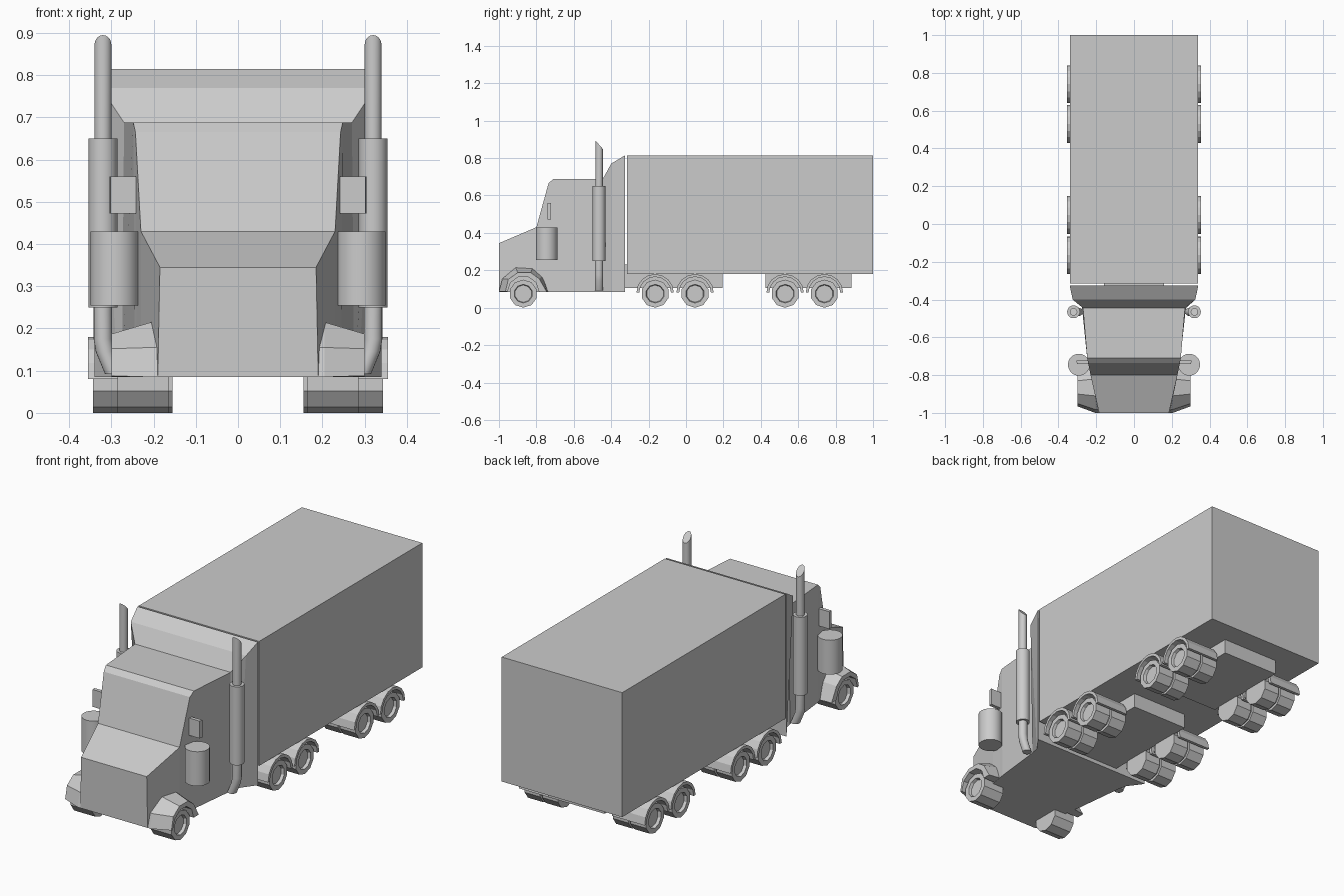
import bpy, bmesh, math
from mathutils import Vector

if "Cube" in bpy.data.objects:
    bpy.data.objects.remove(bpy.data.objects["Cube"])


def make(name, verts, faces, smooth=False):
    me = bpy.data.meshes.new(name)
    me.from_pydata([tuple(v) for v in verts], [], faces)
    bm = bmesh.new()
    bm.from_mesh(me)
    bmesh.ops.remove_doubles(bm, verts=bm.verts, dist=1e-5)
    bmesh.ops.recalc_face_normals(bm, faces=bm.faces)
    bm.to_mesh(me)
    bm.free()
    ob = bpy.data.objects.new(name, me)
    bpy.context.collection.objects.link(ob)
    if smooth:
        bpy.ops.object.select_all(action='DESELECT')
        ob.select_set(True)
        bpy.context.view_layer.objects.active = ob
        bpy.ops.object.shade_smooth_by_angle(angle=math.radians(40))
    return ob


def loft(name, rings, smooth=False, caps=True, closed=False):
    """Skin a list of equal-length closed rings."""
    n, m = len(rings[0]), len(rings)
    verts = [v for r in rings for v in r]
    faces = [(i * n + j, i * n + (j + 1) % n, (i + 1) % m * n + (j + 1) % n, (i + 1) % m * n + j)
             for i in range(m if closed else m - 1) for j in range(n)]
    if caps and not closed:
        faces += [tuple(range(n)), tuple(range((m - 1) * n, m * n))]
    return make(name, verts, faces, smooth)


def box(name, x0, x1, y0, y1, z0, z1):
    return loft(name, [[(x0, y, z0), (x1, y, z0), (x1, y, z1), (x0, y, z1)] for y in (y0, y1)])


def disc(cx, cy, z, r, n=20, slant=0):
    a = [2 * math.pi * i / n for i in range(n)]
    return [(cx + r * math.cos(t), cy + r * math.sin(t), z - slant * math.sin(t)) for t in a]


def wheel(name, s, y, profile, n=10):
    """Lathe an (x, radius) profile around the axle."""
    rings = [[(s * x, y + r * math.sin(2 * math.pi * i / n), 0.075 - r * math.cos(2 * math.pi * i / n))
              for i in range(n)] for x, r in profile]
    return loft(name, rings)


# Trailer body and the bogie frames beneath it
box("trailer_body", -0.34, 0.34, -0.315, 1.0, 0.18, 0.815)
box("front_bogie_frame", -0.16, 0.16, -0.33, 0.195, 0.105, 0.18)
box("coupling_plate", -0.16, 0.16, -0.326, -0.315, 0.18, 0.23)
box("rear_bogie_frame", -0.16, 0.16, 0.425, 0.885, 0.105, 0.18)

# Cab: y, half width at bottom, half width at top, roof height
sections = [(-1.0, 0.19, 0.185, 0.345), (-0.8, 0.23, 0.23, 0.43), (-0.735, 0.24, 0.243, 0.665),
            (-0.71, 0.245, 0.248, 0.688), (-0.445, 0.275, 0.27, 0.688),
            (-0.40, 0.285, 0.325, 0.77), (-0.325, 0.34, 0.34, 0.815)]
loft("cab", [[(-b, y, 0.085), (b, y, 0.085), (t, y, z), (-t, y, z)] for y, b, t, z in sections])

single = [(0.165, 0.075), (0.285, 0.075), (0.285, 0.05), (0.27, 0.046)]
dual = [(0.155, 0.05), (0.155, 0.075), (0.243, 0.075), (0.243, 0.062), (0.255, 0.062),
        (0.255, 0.075), (0.343, 0.075), (0.343, 0.05), (0.328, 0.046)]

# Front fender side profiles (y, z): inboard and outboard edges
inboard = [(-1.0, 0.085), (-0.982, 0.155), (-0.91, 0.215), (-0.82, 0.215), (-0.765, 0.17), (-0.735, 0.088)]
outboard = [(-0.965, 0.088), (-0.95, 0.152), (-0.9, 0.187), (-0.83, 0.187), (-0.785, 0.155), (-0.745, 0.085)]

for s, side in ((1, "right"), (-1, "left")):
    # Steer axle wheel and fender
    wheel("front_wheel_" + side, s, -0.87, single)
    rings = []
    for i, (p, q) in enumerate(zip(inboard, outboard)):
        a = math.pi * (1 - i / 5)
        c = (-0.87 + 0.084 * math.cos(a), 0.085 + 0.084 * math.sin(a))
        rings.append([(s * 0.19, *p), (s * 0.205, *p), (s * 0.3, *q), (s * 0.3, *c), (s * 0.19, *c)])
    loft("front_fender_" + side, rings)

    # Dual wheels with an arched mudguard over each
    for k, y in enumerate((-0.165, 0.048, 0.53, 0.74)):
        wheel(f"dual_wheel_{side}_{k}", s, y, dual)
        rings = []
        for i in range(9):
            a = math.pi * i / 8
            co, si = math.cos(a), math.sin(a)
            rings.append([(s * x, y + r * co, 0.08 + r * si)
                          for x, r in ((0.17, 0.085), (0.355, 0.085), (0.355, 0.1), (0.17, 0.1))])
        loft(f"mudguard_{side}_{k}", rings)

    # Exhaust: slant-cut stack, muffler and bent lower pipe
    cx, cy = s * 0.32, -0.465
    loft("exhaust_stack_" + side, [disc(cx, cy, 0.64, 0.02), disc(cx, cy, 0.872, 0.02, slant=0.023)], True)
    loft("muffler_" + side, [disc(cx, cy, 0.25, 0.034), disc(cx, cy, 0.65, 0.034)], True)
    loft("lower_pipe_" + side, [disc(cx, cy, 0.26, 0.022), disc(cx, cy, 0.175, 0.022),
                                disc(s * 0.315, cy, 0.145, 0.022), disc(s * 0.293, cy, 0.092, 0.022)], True)

    # Air cleaner canister and mirror
    loft("air_cleaner_" + side, [disc(s * 0.292, -0.745, 0.255, 0.058), disc(s * 0.292, -0.745, 0.43, 0.058)], True)
    loft("mirror_" + side, [[(s * 0.24, -0.74, z), (s * 0.302, -0.74, z), (s * 0.305, -0.722, z), (s * 0.24, -0.722, z)]
                            for z in (0.472, 0.56)])
